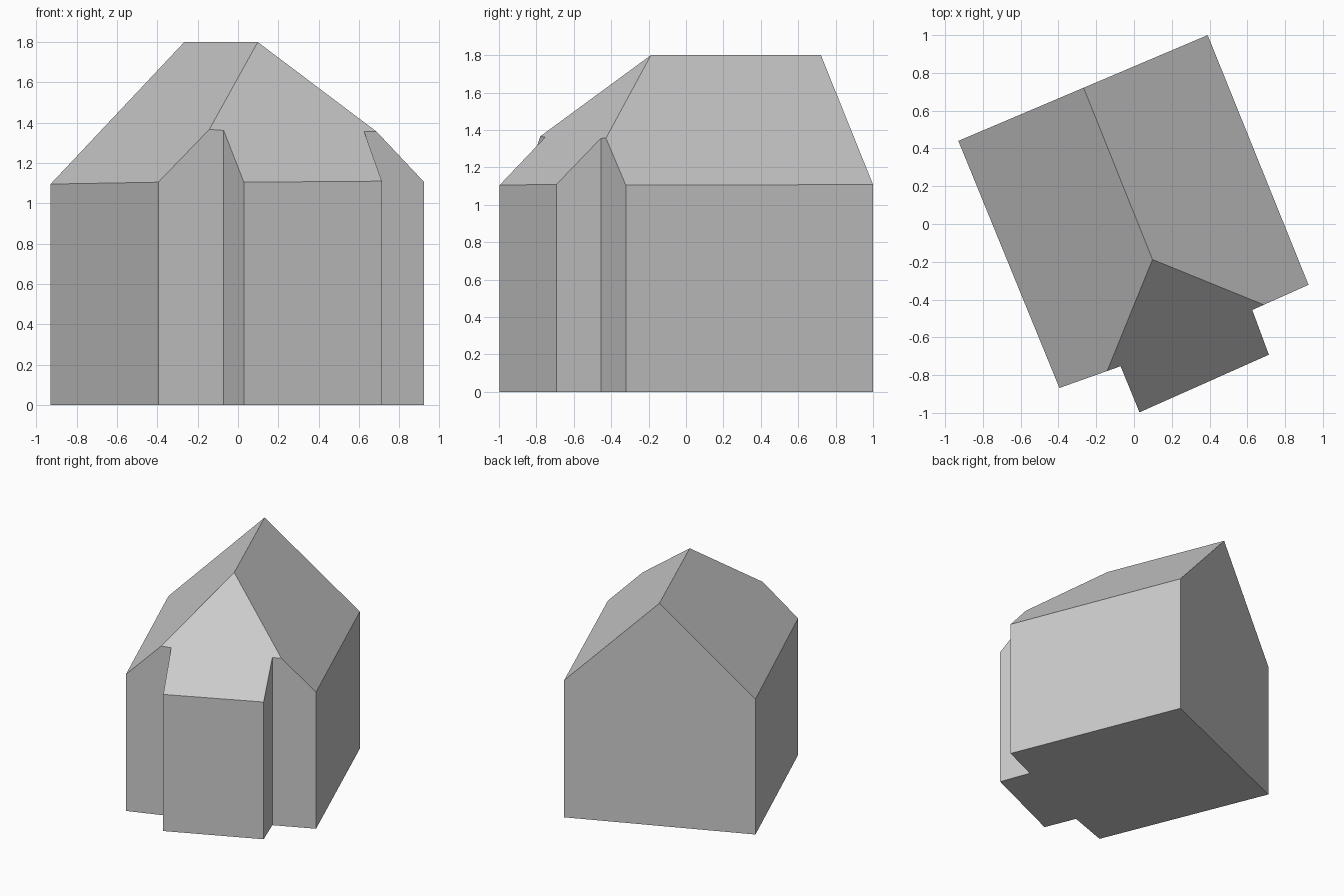
import bpy
import bmesh
from mathutils import Vector

cube = bpy.data.objects.get("Cube")
if cube:
    bpy.data.objects.remove(cube, do_unlink=True)

EAVE, RIDGE = 1.105, 1.8

# Footprint: main block with a projecting bay on the front wall
back_right, back_left = (-0.93, 0.44), (0.39, 1.0)
front_left, front_right = (0.924, -0.322), (-0.395, -0.868)
bay_left_root, bay_left = (0.626, -0.455), (0.714, -0.692)
bay_right, bay_right_root = (0.029, -0.997), (-0.071, -0.753)
footprint = [back_right, front_right, bay_right_root, bay_right,
             bay_left, bay_left_root, front_left, back_left]


def at(point, z):
    return Vector((*point, z))


ridge_back = at((-0.267, 0.722), RIDGE)
ridge_front = at((0.098, -0.188), RIDGE)

# Walls: footprint extruded well above the roof
bm = bmesh.new()
floor = bm.faces.new([bm.verts.new(at(p, 0)) for p in footprint])
extruded = bmesh.ops.extrude_face_region(bm, geom=[floor], use_keep_orig=True)
top = [v for v in extruded["geom"] if isinstance(v, bmesh.types.BMVert)]
bmesh.ops.translate(bm, verts=top, vec=(0, 0, 4))
bmesh.ops.recalc_face_normals(bm, faces=bm.faces[:])


def cut_roof(a, b, c):
    """Slice off everything above the plane through three points and cap it."""
    normal = (b - a).cross(c - a).normalized()
    if normal.z < 0:
        normal.negate()
    cut = bmesh.ops.bisect_plane(
        bm, geom=bm.verts[:] + bm.edges[:] + bm.faces[:],
        plane_co=a, plane_no=normal, clear_outer=True)
    edges = [e for e in cut["geom_cut"]
             if isinstance(e, bmesh.types.BMEdge) and e.is_boundary]
    bmesh.ops.edgeloop_fill(bm, edges=edges)


# Roof: two long slopes and the hip that runs down over the bay
cut_roof(ridge_back, ridge_front, at(front_right, EAVE))
cut_roof(ridge_back, ridge_front, at(front_left, EAVE))
cut_roof(ridge_front, at(bay_right, EAVE), at(bay_left, EAVE + 0.005))
bmesh.ops.recalc_face_normals(bm, faces=bm.faces[:])

mesh = bpy.data.meshes.new("house")
bm.to_mesh(mesh)
bm.free()
house = bpy.data.objects.new("house", mesh)
bpy.context.collection.objects.link(house)

# Plain grey over the whole building
grey = bpy.data.materials.new("plain_grey")
grey.use_nodes = True
colour = (0.6, 0.6, 0.6, 1)
grey.diffuse_color = colour
grey.node_tree.nodes["Principled BSDF"].inputs["Base Color"].default_value = colour
mesh.materials.append(grey)
